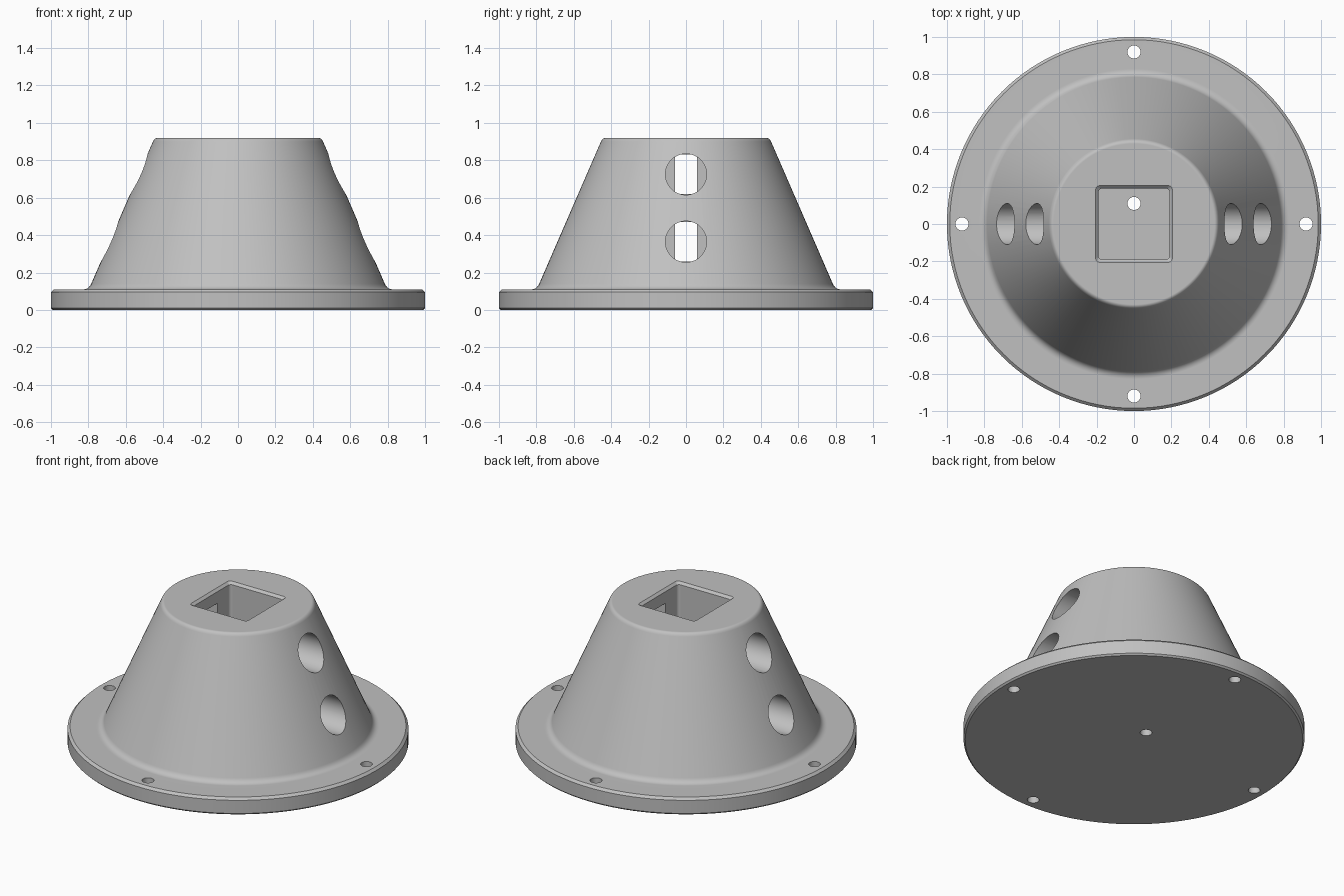
import bpy
import bmesh
from math import cos, sin, pi
from mathutils import Matrix, Vector

cube = bpy.data.objects.get("Cube")
if cube:
    bpy.data.objects.remove(cube, do_unlink=True)

SEGMENTS = 128

grey = bpy.data.materials.new("plain_grey")
grey.use_nodes = True
colour = (0.53, 0.53, 0.53, 1)
grey.diffuse_color = colour
grey.node_tree.nodes["Principled BSDF"].inputs["Base Color"].default_value = colour


def make_object(name, bm):
    bmesh.ops.recalc_face_normals(bm, faces=bm.faces)
    mesh = bpy.data.meshes.new(name)
    bm.to_mesh(mesh)
    bm.free()
    mesh.materials.append(grey)
    obj = bpy.data.objects.new(name, mesh)
    bpy.context.collection.objects.link(obj)
    return obj


def loft(name, sections):
    """Skin equal-length closed sections and cap both ends."""
    bm = bmesh.new()
    rings = [[bm.verts.new(p) for p in section] for section in sections]
    n = len(rings[0])
    for low, high in zip(rings, rings[1:]):
        for i in range(n):
            j = (i + 1) % n
            bm.faces.new((low[i], low[j], high[j], high[i]))
    bm.faces.new(rings[0])
    bm.faces.new(rings[-1])
    return make_object(name, bm)


def circle(r, z):
    angles = [2 * pi * i / SEGMENTS for i in range(SEGMENTS)]
    return [(r * cos(a), r * sin(a), z) for a in angles]


def rounded_square(half, z, r=0.02, steps=4):
    points = []
    for k in range(4):
        turn = k * pi / 2 + pi / 4
        cx = (half - r) * (1 if cos(turn) > 0 else -1)
        cy = (half - r) * (1 if sin(turn) > 0 else -1)
        for s in range(steps + 1):
            a = k * pi / 2 + s / steps * pi / 2
            points.append((cx + r * cos(a), cy + r * sin(a), z))
    return points


def fillet(start, corner, end, steps=8):
    a, b, c = Vector(start), Vector(corner), Vector(end)
    ts = [i / steps for i in range(steps + 1)]
    return [tuple(a * (1 - t) ** 2 + b * 2 * t * (1 - t) + c * t * t) for t in ts]


def cylinder(name, r, length, centre, along_x=False, sides=48):
    bm = bmesh.new()
    turn = Matrix.Rotation(pi / 2, 4, "Y") if along_x else Matrix()
    bmesh.ops.create_cone(bm, cap_ends=True, segments=sides, radius1=r, radius2=r,
                          depth=length, matrix=Matrix.Translation(centre) @ turn)
    return make_object(name, bm)


def box(name, size, centre):
    bm = bmesh.new()
    bmesh.ops.create_cube(bm, size=1, matrix=Matrix.Translation(centre)
                          @ Matrix.Diagonal((*size, 1)))
    return make_object(name, bm)


def cut(target, cutter):
    mod = target.modifiers.new("cut", "BOOLEAN")
    mod.operation = "DIFFERENCE"
    mod.solver = "EXACT"
    mod.object = cutter
    bpy.context.view_layer.objects.active = target
    bpy.ops.object.modifier_apply(modifier=mod.name)
    bpy.data.objects.remove(cutter, do_unlink=True)


# Turned body: chamfered flange, flared foot, cone and rounded rim
profile = [(0.99, 0), (1, 0.01), (1, 0.095), (0.985, 0.11)]
profile += fillet((0.83, 0.11), (0.798, 0.11), (0.785, 0.14))
profile += fillet((0.455, 0.9), (0.446, 0.92), (0.43, 0.92))
body = loft("flanged_cone_base", [circle(r, z) for r, z in profile])

# Square socket with a chamfered mouth
cut(body, loft("socket_cutter", [rounded_square(0.19, 0.12),
                                 rounded_square(0.19, 0.905),
                                 rounded_square(0.22, 0.935)]))

# Side bores on both sides, joined to the socket by narrow slots
for z in (0.725, 0.365):
    for side in (-1, 1):
        cut(body, cylinder("bore_cutter", 0.11, 0.8, (side * 0.7, 0, z), True))
    cut(body, box("slot_cutter", (0.7, 0.12, 0.21), (0, 0, z)))

# Mounting holes in the flange and a drain hole in the socket floor
for x, y in ((0.92, 0), (-0.92, 0), (0, 0.92), (0, -0.92), (0, 0.11)):
    cut(body, cylinder("hole_cutter", 0.035, 0.5, (x, y, 0.05), sides=32))

# Smooth shading with crisp edges
bpy.ops.object.select_all(action="DESELECT")
body.select_set(True)
bpy.context.view_layer.objects.active = body
bpy.ops.object.shade_smooth_by_angle(angle=pi / 6)
weighted = body.modifiers.new("even_shading", "WEIGHTED_NORMAL")
weighted.keep_sharp = True
